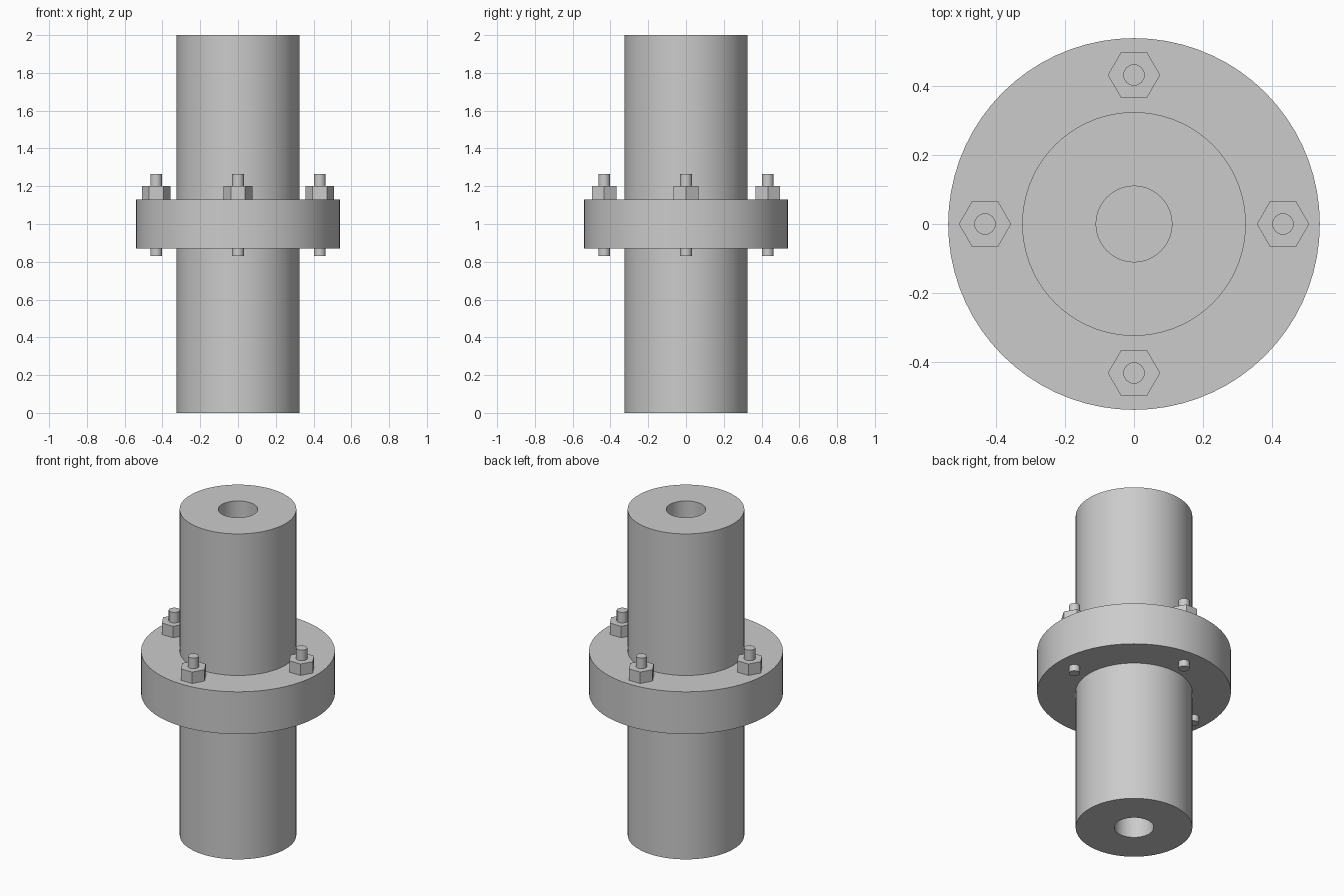
import bpy, bmesh, math
from mathutils import Matrix, Vector

if "Cube" in bpy.data.objects:
    bpy.data.objects.remove(bpy.data.objects["Cube"], do_unlink=True)

PIPE_R, BORE_R, FLANGE_R = 0.325, 0.11, 0.54
LOW, SEAM, HIGH, TOP = 0.87, 1.0, 1.13, 2.0
BOLT_CIRCLE = 0.433

steel = bpy.data.materials.new("Grey steel")
steel.use_nodes = True
grey = (0.6, 0.6, 0.6, 1)
steel.diffuse_color = grey
steel.node_tree.nodes["Principled BSDF"].inputs["Base Color"].default_value = grey


def finish(name, bm, smooth=True):
    bmesh.ops.remove_doubles(bm, verts=bm.verts, dist=0.0001)
    bmesh.ops.recalc_face_normals(bm, faces=bm.faces)
    mesh = bpy.data.meshes.new(name)
    bm.to_mesh(mesh)
    bm.free()
    mesh.materials.append(steel)
    obj = bpy.data.objects.new(name, mesh)
    bpy.context.collection.objects.link(obj)
    if smooth:
        bpy.ops.object.select_all(action="DESELECT")
        obj.select_set(True)
        bpy.context.view_layer.objects.active = obj
        bpy.ops.object.shade_smooth_by_angle(angle=math.radians(30))
    return obj


def lathe(name, profile, steps=72):
    """Spin an (r, z) profile round the vertical axis."""
    bm = bmesh.new()
    verts = [bm.verts.new((r, 0, z)) for r, z in profile]
    edges = [bm.edges.new(pair) for pair in zip(verts, verts[1:])]
    bmesh.ops.spin(bm, geom=verts + edges, cent=(0, 0, 0), axis=(0, 0, 1),
                   angle=math.tau, steps=steps, use_duplicate=False)
    return finish(name, bm)


def prism(name, sides, radius, z0, z1, x, y, turn=0, smooth=True):
    """Upright capped prism between two heights."""
    bm = bmesh.new()
    place = Matrix.Translation(Vector((x, y, (z0 + z1) / 2)))
    bmesh.ops.create_cone(bm, cap_ends=True, segments=sides, radius1=radius,
                          radius2=radius, depth=z1 - z0,
                          matrix=place @ Matrix.Rotation(turn, 4, "Z"))
    return finish(name, bm, smooth)


# Flanged pipe: both ends bored, solid across the joint
lathe("flanged_pipe", [
    (0, LOW), (BORE_R, LOW), (BORE_R, 0), (PIPE_R, 0), (PIPE_R, LOW),
    (FLANGE_R, LOW), (FLANGE_R, HIGH), (PIPE_R, HIGH), (PIPE_R, TOP),
    (BORE_R, TOP), (BORE_R, HIGH), (0, HIGH)])

# Four bolts, each with a hexagonal nut on the upper face
for side, dx, dy in (("left", 1, 0), ("right", -1, 0),
                     ("front", 0, -1), ("back", 0, 1)):
    x, y = dx * BOLT_CIRCLE, dy * BOLT_CIRCLE
    prism(side + "_bolt", 32, 0.031, 0.83, 1.265, x, y)
    # Corners of every nut point along y
    prism(side + "_nut", 6, 0.076, HIGH, 1.2, x, y, math.pi / 6, smooth=False)
